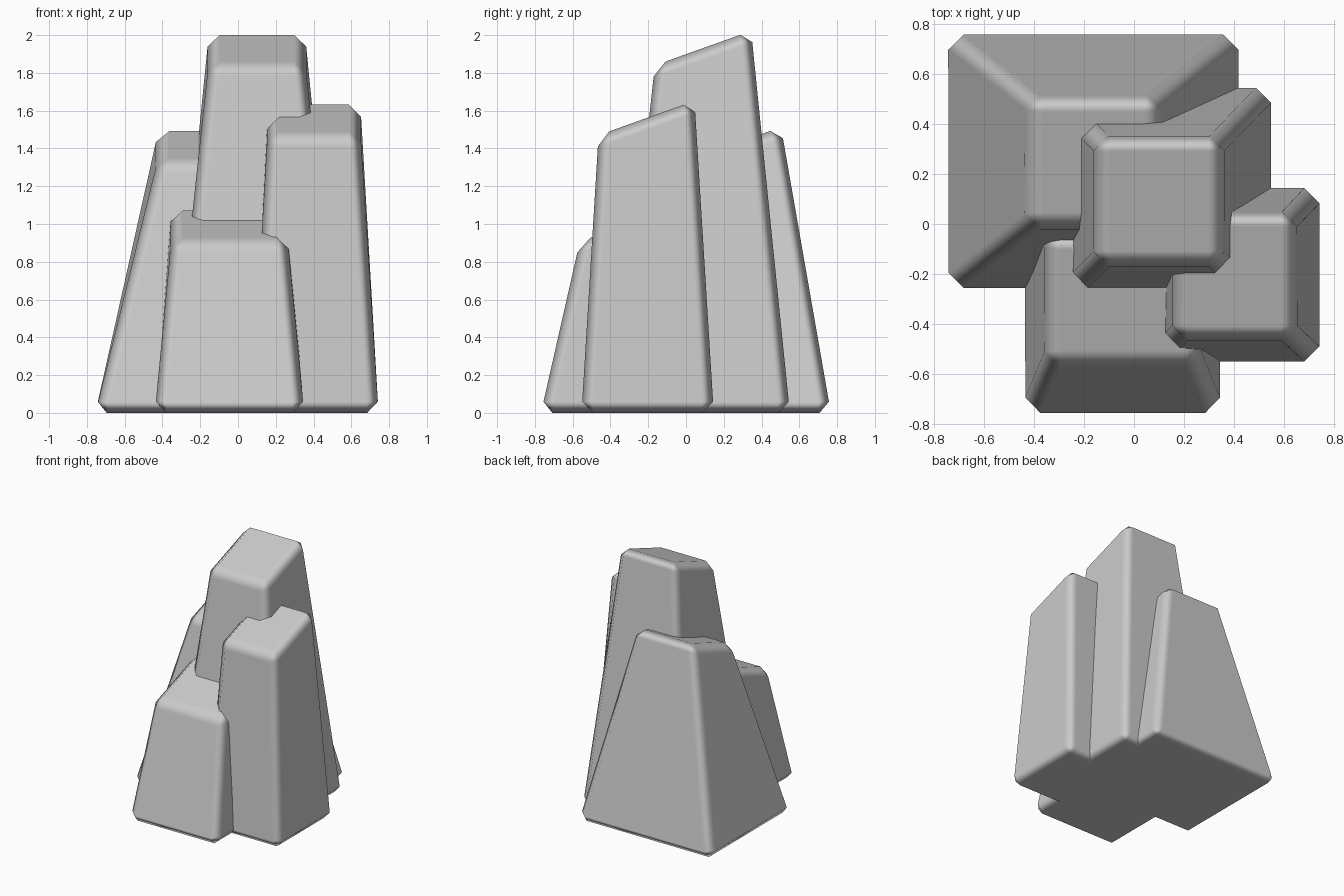
import bpy

if "Cube" in bpy.data.objects:
    bpy.data.objects.remove(bpy.data.objects["Cube"])


def rock_column(name, base, top, z_front, z_back, bevel=0.06):
    """Tapered block with a top sloping up to the back; rects are x0, x1, y0, y1."""
    bx0, bx1, by0, by1 = base
    tx0, tx1, ty0, ty1 = top
    verts = [(bx0, by0, 0), (bx1, by0, 0), (bx1, by1, 0), (bx0, by1, 0),
             (tx0, ty0, z_front), (tx1, ty0, z_front),
             (tx1, ty1, z_back), (tx0, ty1, z_back)]
    faces = [(3, 2, 1, 0), (4, 5, 6, 7)]
    faces += [(i, (i + 1) % 4, (i + 1) % 4 + 4, i + 4) for i in range(4)]
    mesh = bpy.data.meshes.new(name)
    mesh.from_pydata(verts, [], faces)
    for poly in mesh.polygons:
        poly.use_smooth = True
    obj = bpy.data.objects.new(name, mesh)
    bpy.context.collection.objects.link(obj)
    # Single chamfer on every edge, shaded soft between flat faces
    mod = obj.modifiers.new("chamfer", 'BEVEL')
    mod.width = bevel
    mod.segments = 1
    mod.limit_method = 'NONE'
    mod.harden_normals = True
    return obj


# Tall middle column
rock_column("tall_column", (-0.355, 0.553, -0.365, 0.55),
            (-0.155, 0.355, -0.165, 0.345), 1.84, 2.022)
# Right column
rock_column("right_column", (0.07, 0.744, -0.553, 0.147),
            (0.157, 0.648, -0.463, 0.045), 1.47, 1.652)
# Wide back left column
rock_column("back_left_column", (-0.755, 0.43, -0.268, 0.767),
            (-0.422, 0.10, -0.01, 0.503), 1.33, 1.513)
# Low front column
rock_column("front_column", (-0.44, 0.35, -0.768, 0.147),
            (-0.352, 0.262, -0.562, -0.047), 0.908, 1.092)
